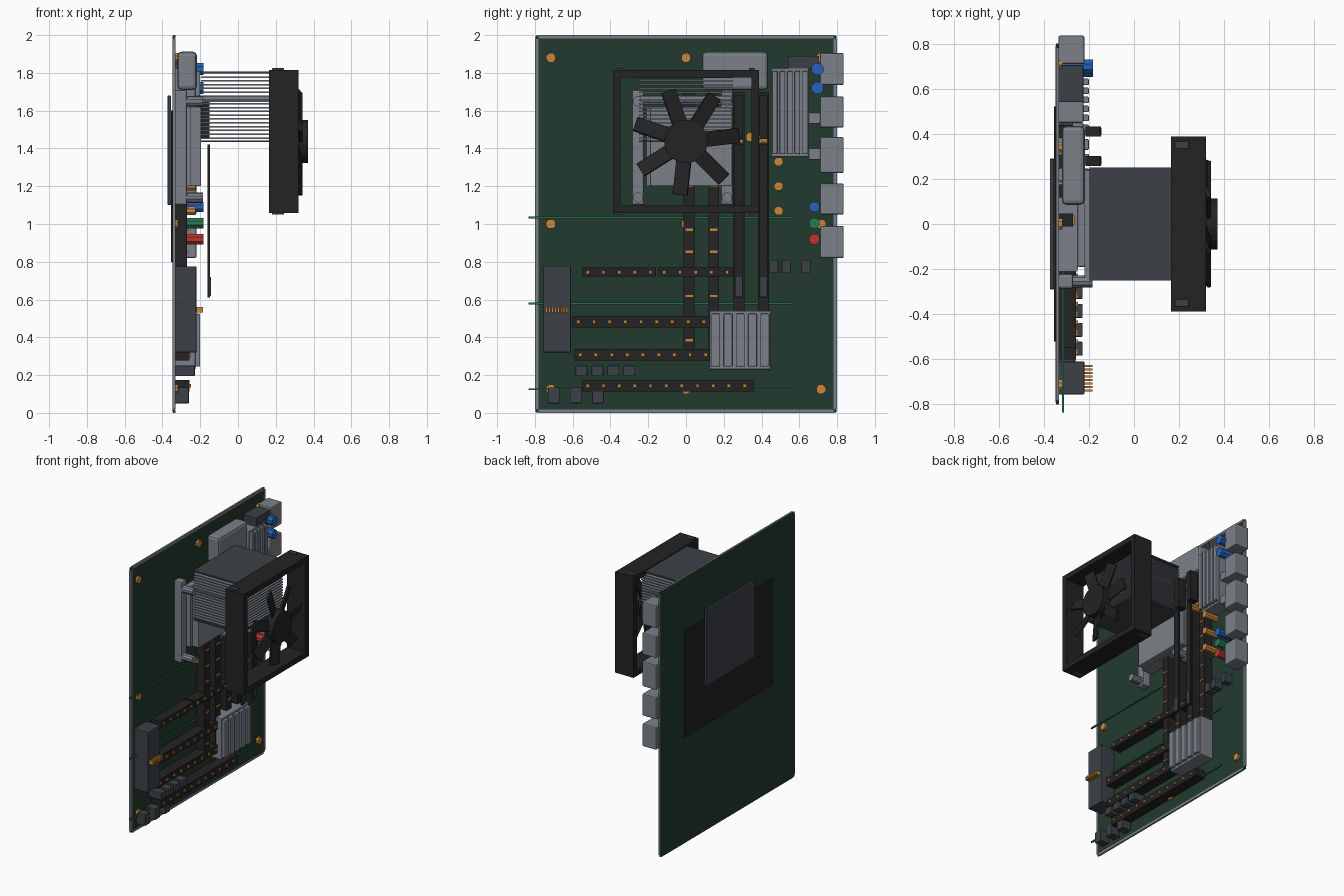
import bpy, bmesh, math
from mathutils import Matrix

if "Cube" in bpy.data.objects:
    bpy.data.objects.remove(bpy.data.objects["Cube"])


def material(name, r, g, b):
    m = bpy.data.materials.new(name)
    m.diffuse_color = (r, g, b, 1)
    m.use_nodes = True
    m.node_tree.nodes["Principled BSDF"].inputs["Base Color"].default_value = m.diffuse_color
    return m


PCB = material("board green", 0.016, 0.042, 0.029)
TRACE = material("bright green", 0.02, 0.17, 0.075)
BLACK = material("black plastic", 0.017, 0.017, 0.018)
DARK = material("dark grey", 0.045, 0.052, 0.062)
LIGHT = material("light grey metal", 0.20, 0.22, 0.25)
GOLD = material("gold", 0.60, 0.24, 0.04)
BLUE = material("blue", 0.02, 0.12, 0.50)
GREEN = material("jack green", 0.02, 0.20, 0.085)
RED = material("red", 0.50, 0.035, 0.03)


def finish(name, bm, mat, bevel=0):
    me = bpy.data.meshes.new(name)
    bm.to_mesh(me)
    bm.free()
    me.materials.append(mat)
    ob = bpy.data.objects.new(name, me)
    bpy.context.collection.objects.link(ob)
    if bevel:
        mod = ob.modifiers.new("soft edges", 'BEVEL')
        mod.width = bevel
        mod.segments = 2
    return ob


def add_box(bm, y, z, x, rot=None):
    """Box from (low, high) ranges; optional extra transform."""
    size = Matrix.Diagonal((x[1] - x[0], y[1] - y[0], z[1] - z[0], 1))
    mat = Matrix.Translation((sum(x) / 2, sum(y) / 2, sum(z) / 2)) @ size
    bmesh.ops.create_cube(bm, size=1, matrix=(rot @ mat) if rot else mat)


def boxes(name, mat, items, bevel=0):
    bm = bmesh.new()
    for y, z, x in items:
        add_box(bm, y, z, x)
    return finish(name, bm, mat, bevel)


def discs(name, mat, centres, r, x, sides=8):
    """Short cylinders whose axis runs along x."""
    bm = bmesh.new()
    for y, z in centres:
        m = (Matrix.Translation((sum(x) / 2, y, z)) @ Matrix.Rotation(math.pi / 2, 4, 'Y')
             @ Matrix.Rotation(math.pi / sides, 4, 'Z'))
        bmesh.ops.create_cone(bm, cap_ends=True, segments=sides, radius1=r,
                              radius2=r, depth=x[1] - x[0], matrix=m)
    return finish(name, bm, mat)


def around(c, h):
    return (c - h, c + h)


# Circuit board, metal rim and rear plates
boxes("circuit_board", PCB, [((-0.797, 0.797), (0.003, 1.997), (-0.347, -0.335))], 0.005)
rim_x = (-0.345, -0.332)
boxes("board_rim", LIGHT,
      [(around(s * 0.791, 0.009), (0.02, 1.98), rim_x) for s in (-1, 1)] +
      [((-0.78, 0.78), around(1 + s * 0.991, 0.009), rim_x) for s in (-1, 1)])
boxes("rear_insulator", BLACK, [((-0.52, 0.52), (0.80, 1.60), (-0.355, -0.346))])
boxes("rear_plate", DARK, [((-0.29, 0.29), (1.10, 1.68), (-0.373, -0.354))], 0.005)
discs("mounting_pads", GOLD, [(y, z) for y in (-0.715, 0, 0.715) for z in (0.125, 1.0, 1.88)],
      0.027, (-0.336, -0.318))
boxes("green_bus_bars", TRACE,
      [((-0.835, 0.56), around(z, 0.005), (-0.32, -0.31)) for z in (0.125, 0.58, 1.035)])

# Memory slots with contacts, and two modules
slot_y = [0.017, 0.147, 0.28, 0.41]
boxes("memory_slots", BLACK, [(around(y, 0.029), (0.33, 1.70), (-0.335, -0.27)) for y in slot_y])
boxes("memory_contacts", GOLD,
      [(around(y, 0.02), around(0.385 + 0.117 * i, 0.006), (-0.272, -0.263))
       for y in slot_y for i in range(12)])
boxes("memory_modules", BLACK,
      [(around(y, 0.022), (0.61, 1.42), (-0.161, -0.147)) for y in slot_y[2:]] +
      [(around(y, 0.022), (1.45, 1.68), (-0.215, -0.15)) for y in slot_y[2:]])
boxes("module_labels", DARK,
      [(around(y, 0.016), (0.62, 0.72), (-0.148, -0.144)) for y in slot_y[2:]])

# Expansion slots with a row of contacts each
rows = [(-0.55, -0.16, 0.745, 0.024), (-0.145, 0.25, 0.745, 0.024),
        (-0.60, 0.13, 0.482, 0.030), (-0.59, 0.13, 0.308, 0.030), (-0.55, 0.36, 0.143, 0.030)]
boxes("expansion_slots", BLACK, [((a, b), around(z, h), (-0.335, -0.257)) for a, b, z, h in rows])
pins = []
for a, b, z, h in rows:
    n = int((b - a - 0.04) / 0.083)
    pins += [(around(a + 0.03 + 0.083 * i, 0.009), around(z, 0.009), (-0.26, -0.248))
             for i in range(n + 1)]
boxes("expansion_contacts", GOLD, pins)

# Power connector with pins
boxes("power_connector", DARK, [((-0.755, -0.61), (0.32, 0.775), (-0.335, -0.22))], 0.004)
boxes("power_pins", GOLD,
      [(around(-0.738 + 0.0155 * i, 0.005), (0.532, 0.560), (-0.221, -0.185)) for i in range(8)])

# Small dark headers and components
boxes("small_headers", DARK,
      [(around(-0.553 + 0.084 * i, 0.031), (0.195, 0.25), (-0.335, -0.228)) for i in range(4)] +
      [(around(-0.70 + 0.117 * i, 0.031), (0.05, 0.135), (-0.335, -0.26)) for i in range(3)] +
      [(around(y, 0.024), (0.74, 0.81), (-0.335, -0.27)) for y in (0.465, 0.53, 0.635)] +
      [((0.54, 0.705), (1.82, 1.89), (-0.335, -0.225))], 0.004)
discs("capacitors", GOLD, [(0.49, 1.33), (0.49, 1.20), (0.49, 1.07), (0.41, 1.46), (0.34, 1.46)],
      0.025, (-0.335, -0.225))

# Ribbed and plain metal coolers
def ribbed_cooler(name, y, z, base_x, top_x, n=5):
    step = (y[1] - y[0]) / n
    ribs = [(around(y[0] + step * (i + 0.5), step * 0.36), (z[0] + 0.015, z[1] - 0.015),
             (base_x - 0.005, top_x)) for i in range(n)]
    boxes(name, LIGHT, [(y, z, (-0.335, base_x))] + ribs, 0.005)


ribbed_cooler("chipset_cooler", (0.125, 0.45), (0.23, 0.54), -0.225, -0.20)
ribbed_cooler("side_regulator_cooler", (0.45, 0.65), (1.355, 1.825), -0.225, -0.20)
boxes("top_regulator_cooler", LIGHT, [((0.085, 0.435), (1.71, 1.912), (-0.32, -0.218))], 0.02)

# Rear ports along the board edge, and round jacks
ports = [(1.735, 1.905), (1.51, 1.675), (1.27, 1.46), (1.05, 1.215), (0.82, 0.99)]
boxes("rear_ports", LIGHT, [((0.71, 0.835), z, (-0.335, -0.22)) for z in ports], 0.008)
boxes("port_blocks", LIGHT, [((0.65, 0.73), z, (-0.335, -0.235))
                             for z in ((1.53, 1.59), (1.34, 1.40))], 0.004)
discs("blue_sockets", BLUE, [(0.697, 1.82), (0.697, 1.72)], 0.034, (-0.335, -0.182))
discs("blue_jack", BLUE, [(0.68, 1.09)], 0.03, (-0.335, -0.182))
discs("green_jack", GREEN, [(0.68, 1.005)], 0.03, (-0.335, -0.182))
discs("red_jack", RED, [(0.68, 0.92)], 0.03, (-0.335, -0.182))

# Processor bracket, screws and cold plate
boxes("cooler_brackets", LIGHT,
      [(around(y, 0.032), (1.10, 1.71), (-0.335, -0.27)) for y in (-0.254, 0.218)], 0.01)
discs("bracket_screws", LIGHT, [(y, z) for y in (-0.254, 0.218) for z in (1.14, 1.65)],
      0.028, (-0.275, -0.185), 10)
boxes("processor_socket", LIGHT, [((-0.21, 0.25), (1.20, 1.62), (-0.335, -0.25))])
boxes("cold_plate", LIGHT, [((-0.19, 0.245), (1.20, 1.62), (-0.25, -0.195))], 0.006)
boxes("heat_bar", LIGHT, [((-0.24, 0.24), (1.645, 1.68), (-0.22, 0.17))])

# Fin stack with dark end plates
boxes("tower_fins", LIGHT,
      [((-0.25, 0.25), around(1.455 + 0.0202 * i, 0.004), (-0.197, 0.2)) for i in range(17)])
boxes("tower_end_plates", DARK,
      [((-0.25, 0.25), z, (-0.197, 0.2)) for z in ((1.433, 1.443), (1.797, 1.808))])

# Fan frame with corner pads
fan_x, cz = (0.165, 0.32), 1.437
frame = [(around(s * 0.367, 0.02), around(cz, 0.378), fan_x) for s in (-1, 1)]
frame += [((-0.35, 0.35), around(cz + s * 0.358, 0.02), fan_x) for s in (-1, 1)]
boxes("fan_frame", BLACK, frame)
boxes("fan_corner_pads", DARK,
      [(around(sy * 0.35, 0.016), around(cz + sz * 0.370, 0.018), (0.18, 0.243))
       for sy in (-1, 1) for sz in (-1, 1)], 0.004)

# Fan hub and seven pitched blades
hub = discs("fan_hub", BLACK, [(0, cz)], 0.115, (0.30, 0.37), 24)
bm = bmesh.new()
for i in range(7):
    spin = Matrix.Rotation(math.radians(6.5 + 360 / 7 * i), 4, 'X')
    pitch = Matrix.Rotation(math.radians(18), 4, 'Y')
    place = Matrix.Translation((0.322, 0, cz)) @ spin @ pitch
    add_box(bm, (0.09, 0.285), (-0.041, 0.041), (-0.009, 0.009), place)
finish("fan_blades", bm, BLACK, 0.004)
